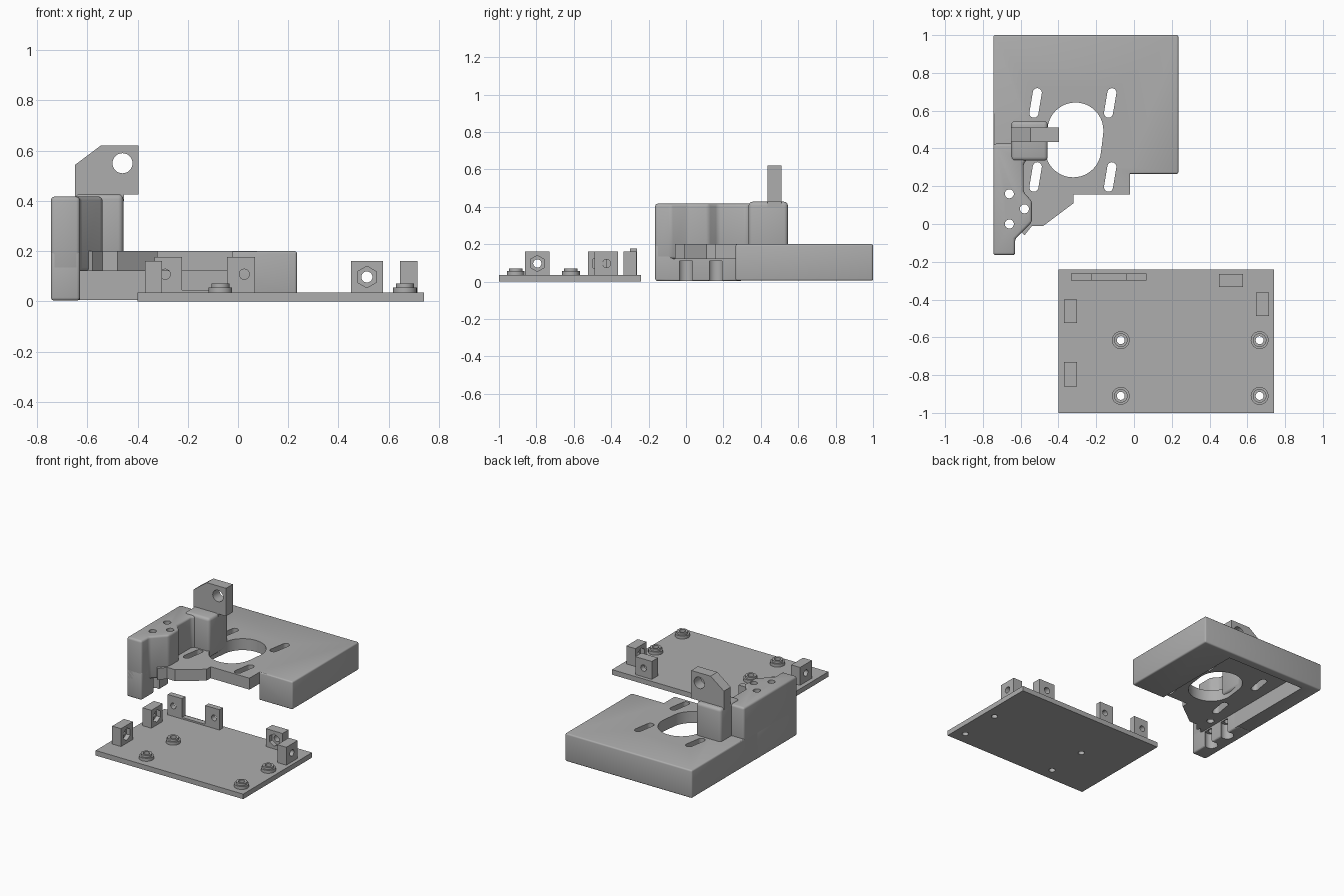
import bpy
from math import sin, cos, pi, radians
from mathutils import Vector

if "Cube" in bpy.data.objects:
    bpy.data.objects.remove(bpy.data.objects["Cube"], do_unlink=True)

GREY = (0.42, 0.42, 0.42, 1)
grey = bpy.data.materials.new("matte_grey")
grey.use_nodes = True
grey.diffuse_color = GREY
grey.node_tree.nodes["Principled BSDF"].inputs["Base Color"].default_value = GREY


def prism(name, pts, lo, hi, axis="z"):
    """Extrude a 2D outline between lo and hi along an axis."""
    place = {"x": lambda u, v, w: (w, u, v),
             "y": lambda u, v, w: (u, w, v),
             "z": lambda u, v, w: (u, v, w)}[axis]
    n = len(pts)
    verts = [place(u, v, w) for w in (lo, hi) for u, v in pts]
    faces = [list(range(n)), list(range(n, 2 * n))]
    faces += [(i, (i + 1) % n, n + (i + 1) % n, n + i) for i in range(n)]
    me = bpy.data.meshes.new(name)
    me.from_pydata(verts, [], faces)
    me.materials.append(grey)
    ob = bpy.data.objects.new(name, me)
    bpy.context.collection.objects.link(ob)
    bpy.context.view_layer.objects.active = ob
    bpy.ops.object.select_all(action="DESELECT")
    ob.select_set(True)
    bpy.ops.object.mode_set(mode="EDIT")
    bpy.ops.mesh.select_all(action="SELECT")
    bpy.ops.mesh.normals_make_consistent(inside=False)
    bpy.ops.object.mode_set(mode="OBJECT")
    return ob


def box(name, x0, x1, y0, y1, z0, z1):
    return prism(name, [(x0, y0), (x1, y0), (x1, y1), (x0, y1)], z0, z1)


def ring(u, v, r, n=32):
    return [(u + r * cos(2 * pi * i / n), v + r * sin(2 * pi * i / n)) for i in range(n)]


def stadium(a, b, r, n=16):
    """Outline of a rounded slot from point a up to point b."""
    a, b = Vector(a), Vector(b)
    t = (b - a).normalized()
    side = Vector((t.y, -t.x))
    arc = lambda c, s: [tuple(c + r * s * (side * cos(pi * i / n) + t * sin(pi * i / n)))
                        for i in range(n + 1)]
    return arc(b, 1) + arc(a, -1)


def freeze(ob):
    """Bake the modifiers into the mesh."""
    dg = bpy.context.evaluated_depsgraph_get()
    me = bpy.data.meshes.new_from_object(ob.evaluated_get(dg))
    ob.modifiers.clear()
    ob.data = me


def bevel(ob, width, segments=3):
    m = ob.modifiers.new("bevel", "BEVEL")
    m.width, m.segments, m.angle_limit = width, segments, radians(25)
    freeze(ob)


def combine(ob, others, op="DIFFERENCE", keep=False):
    for c in others:
        m = ob.modifiers.new("bool", "BOOLEAN")
        m.operation, m.object, m.solver = op, c, "EXACT"
        freeze(ob)
        if not keep:
            bpy.data.objects.remove(c, do_unlink=True)


# Tray: bevelled block, hollow below and open at the front
tray = box("tray", -0.745, 0.235, 0.265, 1.0, 0.005, 0.2)
bevel(tray, 0.01)
combine(tray, [box("recess", -0.63, -0.02, 0.2, 0.94, -0.1, 0.12)])

# Front ledge of the tray's top plate
ledge = prism("ledge", [(-0.74, 0.3), (-0.02, 0.3), (-0.02, 0.155), (-0.32, 0.155),
                        (-0.32, 0.11), (-0.48, -0.01), (-0.54, -0.01), (-0.58, -0.06),
                        (-0.63, -0.01), (-0.74, -0.01)], 0.12, 0.2)
combine(tray, [ledge], "UNION")

# Big oval opening and four slanted slots
openings = [prism("oval", stadium((-0.322, 0.395), (-0.31, 0.495), 0.148, 24), -0.1, 0.3)]
for x in (-0.53, -0.135):
    for y in (0.195, 0.587):
        openings.append(prism("slot", stadium((x, y), (x + 0.018, y + 0.108), 0.024), -0.1, 0.3))
combine(tray, openings)

# Column beside the tray: wide upper body on a narrow foot wall
column = prism("column", [(-0.745, -0.165), (-0.63, -0.165), (-0.63, -0.08), (-0.54, 0.01),
                          (-0.54, 0.12), (-0.585, 0.17), (-0.585, 0.32), (-0.565, 0.34),
                          (-0.565, 0.425), (-0.745, 0.425)], 0.12, 0.417)
bevel(column, 0.015)
foot_wall = box("foot_wall", -0.745, -0.63, -0.165, 0.3, 0.003, 0.2)
bevel(foot_wall, 0.012)
combine(foot_wall, [prism("pocket", ring(-0.655, y, 0.042), -0.1, 0.11) for y in (0.0, 0.16)])

# Screw holes through the column
for x, y in ((-0.66, 0.0), (-0.66, 0.16), (-0.58, 0.08)):
    drill = prism("drill", ring(x, y, 0.024), -0.1, 0.6)
    for part in (column, foot_wall, tray):
        combine(part, [drill], keep=True)
    bpy.data.objects.remove(drill, do_unlink=True)

# Raised block behind the column, with a drilled tab on top
bracket_block = box("bracket_block", -0.65, -0.457, 0.335, 0.545, 0.15, 0.427)
bevel(bracket_block, 0.02)
tab = prism("bracket_tab", [(-0.65, 0.4), (-0.397, 0.4), (-0.397, 0.62), (-0.547, 0.62),
                            (-0.65, 0.543)], 0.435, 0.51, "y")
combine(tab, [box("under_tab", -0.455, -0.3, 0.3, 0.6, 0.3, 0.425),
              prism("tab_hole", ring(-0.46, 0.55, 0.04), 0.3, 0.6, "y")])

# Base board with four stepped standoffs
board = box("board", -0.4, 0.74, -1.0, -0.24, 0, 0.035)
for x in (-0.07, 0.665):
    for y in (-0.91, -0.615):
        combine(board, [prism("drill", ring(x, y, 0.021), -0.1, 0.2)])
        for name, r, z0, z1 in (("standoff_base", 0.047, 0.033, 0.056),
                                ("standoff_top", 0.036, 0.05, 0.071)):
            part = prism(name, ring(x, y, r), z0, z1)
            combine(part, [prism("drill", ring(x, y, 0.021), -0.1, 0.2)])


def lug(name, x0, x1, y0, y1, axis, nut_side):
    """Upright block with a bolt hole and a hexagonal nut pocket."""
    ob = box(name, x0, x1, y0, y1, 0.03, 0.16)
    lo, hi = (x0, x1) if axis == "x" else (y0, y1)
    mid = (y0 + y1) / 2 if axis == "x" else (x0 + x1) / 2
    face = hi if nut_side > 0 else lo
    hexagon = [(mid + 0.043 * sin(i * pi / 3), 0.097 + 0.043 * cos(i * pi / 3)) for i in range(6)]
    nut = prism("nut", hexagon, face - 0.03, face + 0.03, axis)
    combine(ob, [nut, prism("bolt", ring(mid, 0.097, 0.022), lo - 0.1, hi + 0.1, axis)])


lug("lug_right_front", -0.37, -0.302, -0.86, -0.73, "x", 1)
lug("lug_right_back", -0.37, -0.302, -0.525, -0.4, "x", 1)
lug("lug_left", 0.645, 0.715, -0.488, -0.363, "x", -1)
lug("lug_back", 0.45, 0.577, -0.333, -0.265, "y", -1)

# Thin drilled plates joined by a low strip at the back edge
for name, x0, x1, cx in (("thin_plate_right", -0.333, -0.223, -0.29),
                         ("thin_plate_left", -0.043, 0.067, 0.025)):
    plate = box(name, x0, x1, -0.3, -0.262, 0.03, 0.177)
    combine(plate, [prism("drill", ring(cx, 0.108, 0.02), -0.5, 0, "y")])
box("low_strip", -0.23, -0.04, -0.3, -0.262, 0.03, 0.046)

# Smooth the round surfaces, keep the corners sharp
bpy.ops.object.select_all(action="DESELECT")
for ob in bpy.context.scene.objects:
    if ob.type == "MESH" and grey.name in ob.data.materials:
        ob.select_set(True)
        bpy.context.view_layer.objects.active = ob
bpy.ops.object.shade_smooth_by_angle(angle=radians(30))
